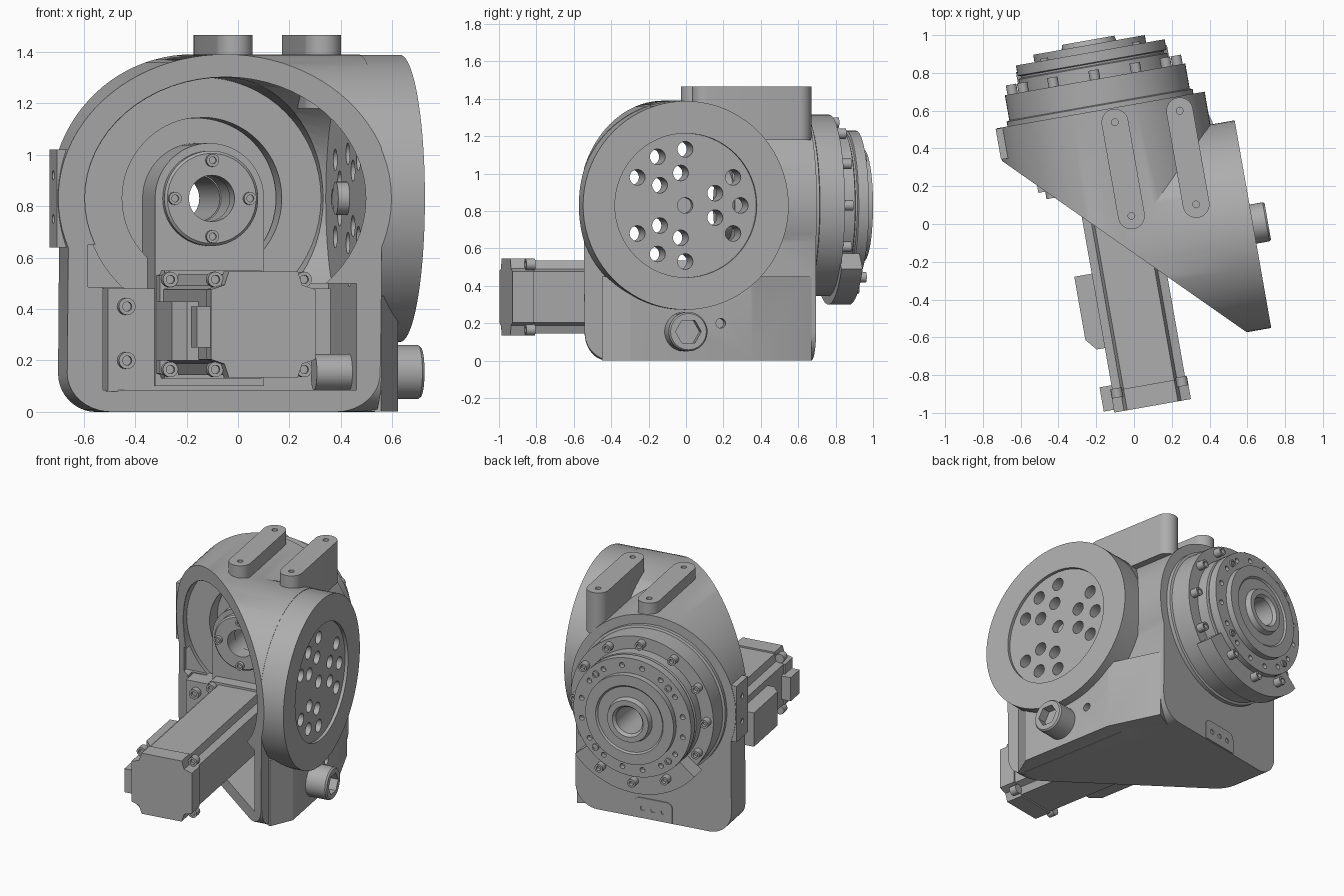
import bpy, bmesh
from math import sin, cos, radians, pi

if "Cube" in bpy.data.objects:
    bpy.data.objects.remove(bpy.data.objects["Cube"], do_unlink=True)

grey = bpy.data.materials.new("machined_grey")
grey.use_nodes = True
colour = (0.42, 0.42, 0.42, 1)
grey.diffuse_color = colour
grey.node_tree.nodes["Principled BSDF"].inputs["Base Color"].default_value = colour

TURN = radians(10)      # the whole unit stands slightly turned
AX, AY, AZ = -0.07, -0.11, 0.83   # where the two housing axes cross
R = 0.56                # outer radius of both housing arms
MZ = 0.34               # motor axis height
parts = []


def place(axis, u, v, t):
    return {"x": (t, u, v), "y": (u, t, v), "z": (u, v, t)}[axis]


def prism(bm, pts, axis, lo, hi):
    a = [bm.verts.new(place(axis, u, v, lo)) for u, v in pts]
    b = [bm.verts.new(place(axis, u, v, hi)) for u, v in pts]
    bm.faces.new(a)
    bm.faces.new(b)
    for i in range(len(a)):
        j = (i + 1) % len(a)
        bm.faces.new((a[i], a[j], b[j], b[i]))


def arc(u, v, r, start, end, n):
    angles = [radians(start + (end - start) * i / n) for i in range(n + 1)]
    return [(u + r * cos(a), v + r * sin(a)) for a in angles]


def disc(bm, axis, u, v, r, lo, hi, n=64):
    prism(bm, arc(u, v, r, 0, 360, n)[:-1], axis, lo, hi)


def box(bm, x0, x1, y0, y1, z0, z1):
    prism(bm, [(x0, y0), (x1, y0), (x1, y1), (x0, y1)], "z", z0, z1)


def lathe(bm, profile, axis, u, v, n=64):
    rings = []
    for r, t in profile:
        rings.append([bm.verts.new(place(axis, u + r * cos(2 * pi * k / n),
                                         v + r * sin(2 * pi * k / n), t)) for k in range(n)])
    for i, ring in enumerate(rings):
        nxt = rings[(i + 1) % len(rings)]
        for k in range(n):
            m = (k + 1) % n
            bm.faces.new((ring[k], ring[m], nxt[m], nxt[k]))
    bmesh.ops.remove_doubles(bm, verts=[w for ring in rings for w in ring], dist=1e-6)


def bolt(bm, x, z, y, d, r=0.028, h=0.05):
    # cap screw along y with a socket in its head; d is the facing direction
    lathe(bm, [(0, y - d * 0.01), (r, y - d * 0.01), (r, y + d * h), (r * 0.55, y + d * h),
               (r * 0.55, y + d * h * 0.5), (0, y + d * h * 0.5)], "y", x, z, 16)


def make(name, build):
    bm = bmesh.new()
    build(bm)
    bmesh.ops.recalc_face_normals(bm, faces=bm.faces[:])
    mesh = bpy.data.meshes.new(name)
    bm.to_mesh(mesh)
    bm.free()
    mesh.materials.append(grey)
    ob = bpy.data.objects.new(name, mesh)
    ob.rotation_euler.z = TURN
    bpy.context.collection.objects.link(ob)
    parts.append(ob)
    return ob


def combine(ob, build, op="DIFFERENCE"):
    tool = make("tool", build)
    parts.remove(tool)
    mod = ob.modifiers.new("bool", "BOOLEAN")
    mod.operation, mod.object, mod.solver = op, tool, "EXACT"
    graph = bpy.context.evaluated_depsgraph_get()
    mesh = bpy.data.meshes.new_from_object(ob.evaluated_get(graph))
    ob.modifiers.clear()
    ob.data = mesh
    bpy.data.objects.remove(tool, do_unlink=True)


def arch(c, half):
    # round-topped section on a slightly narrower foot with rounded corners
    e = half - 0.15
    return (arc(c + e, 0.15, 0.15, 0, -90, 10) + arc(c - e, 0.15, 0.15, 270, 180, 10)
            + arc(c, AZ, R, 200, -20, 56))


# Housing: two mitred arms at right angles, hollow and open at the mitre
housing = make("housing", lambda b: prism(b, arch(AX, 0.53), "y", -0.3, 0.625))
combine(housing, lambda b: prism(b, arch(AY, 0.52), "x", -0.25, 0.455), "UNION")
combine(housing, lambda b: disc(b, "x", AY, AZ, 0.558, 0.2, 0.62, 80), "UNION")
combine(housing, lambda b: prism(b, [(0.2, -0.4), (0.47, -0.54), (0.56, -0.4), (0.56, 0.26),
                                     (0.462, 0.6), (0.2, 0.5)], "z", 0.002, 0.45), "UNION")
combine(housing, lambda b: prism(b, [(-1.6, 1.42), (-1.6, -1.58), (1.4, -1.58)], "z", -0.2, 1.8))
combine(housing, lambda b: disc(b, "y", AX, AZ, 0.47, -0.9, 0.41))
combine(housing, lambda b: disc(b, "x", AY, AZ, 0.472, -0.9, 0.41))
combine(housing, lambda b: box(b, -0.48, 0.42, -0.55, 0.36, 0.085, 0.5))
combine(housing, lambda b: box(b, -0.53, 0.1, -0.3, 0.38, 0.485, 0.65))
combine(housing, lambda b: disc(b, "y", AX, AZ, 0.315, 0.35, 0.7))
combine(housing, lambda b: disc(b, "x", AY, AZ, 0.385, 0.6, 0.7))


def flange_holes(b):
    for a in (0, 120, 240):
        for off, r in ((-30, 0.3), (0, 0.3), (30, 0.3), (-22, 0.175), (22, 0.175)):
            t = radians(a + off)
            disc(b, "x", AY + r * cos(t), AZ + r * sin(t), 0.042, 0.36, 0.7, 20)
    disc(b, "x", AY, AZ, 0.042, 0.36, 0.7, 20)
    disc(b, "x", 0.09, 0.2, 0.026, 0.5, 0.7, 16)


combine(housing, flange_holes)
make("inner_flange_hub", lambda b: disc(b, "x", AY, AZ, 0.065, 0.365, 0.55, 32))

# Mounting pads on the roof
for name, x, base in (("roof_pad_centre", -0.006, 1.34), ("roof_pad_side", 0.342, 1.18)):
    outline = arc(x, 0.548, 0.071, 0, 180, 16) + arc(x, 0.045, 0.071, 180, 360, 16)
    pad = make(name, lambda b: prism(b, outline, "z", base, 1.465))
    combine(pad, lambda b: [disc(b, "z", x, y, 0.018, 1.42, 1.5, 16) for y in (0.045, 0.548)])

# Rear reduction drive with hollow shaft
drive = make("rear_drive", lambda b: lathe(b, [
    (0.09, 0.52), (0.312, 0.52), (0.312, 0.62), (0.5, 0.62), (0.5, 0.65), (0.485, 0.655),
    (0.485, 0.79), (0.4, 0.79), (0.4, 0.86), (0.385, 0.865), (0.385, 0.875), (0.4, 0.88),
    (0.4, 0.935), (0.3, 0.935), (0.3, 0.975), (0.23, 0.975), (0.22, 0.965), (0.15, 0.965),
    (0.14, 1.0), (0.105, 1.0), (0.09, 0.98)], "y", AX, AZ, 72))


def ring(r, count, start=0):
    return [(AX + r * cos(radians(start + 360 * k / count)),
             AZ + r * sin(radians(start + 360 * k / count))) for k in range(count)]


combine(drive, lambda b: [disc(b, "y", x, z, 0.017, 0.9, 1.0, 14) for x, z in ring(0.35, 16, 11)])
make("drive_counter_block", lambda b: prism(
    b, arc(AX, AZ, 0.53, -140, -40, 24) + arc(AX, AZ, 0.402, -40, -140, 24), "y", 0.785, 0.9))
make("drive_bolts", lambda b: [bolt(b, x, z, 0.9 if z < 0.5 else 0.79, 1)
                               for x, z in ring(0.443, 12)])
make("drive_face_screws", lambda b: [bolt(b, x, z, 0.935, 1, 0.022, 0.012)
                                     for x, z in ring(0.35, 4, 45)])

# Belt cover, bearing hub and motor mount inside the housing
cover = make("belt_cover", lambda b: prism(
    b, arc(AX, AZ, 0.215, 0, 180, 32) + [(AX - 0.215, 0.1), (AX + 0.215, 0.1)], "y", 0.24, 0.53))
combine(cover, lambda b: disc(b, "y", AX, AZ, 0.095, 0.1, 0.7))
make("bearing_hub", lambda b: lathe(b, [(0.09, 0.19), (0.175, 0.19), (0.185, 0.2), (0.185, 0.3),
                                        (0.09, 0.3)], "y", AX, AZ))
make("hub_screws", lambda b: [bolt(b, x, z, 0.19, -1, 0.025, 0.025) for x, z in ring(0.148, 4)])
make("motor_mount", lambda b: box(b, -0.47, 0.41, 0.25, 0.4, 0.08, 0.48))
make("mount_screws", lambda b: [bolt(b, -0.4, z, 0.25, -1, 0.033, 0.04) for z in (0.2, 0.41)])


# Motor with notched corners
def notched(h, c):
    corner = [(h, h - c), (h - c * 0.75, h - c * 0.75), (h - c, h)]
    pts = corner + [(-u, v) for u, v in corner[::-1]]
    return [(AX + u, MZ + v) for u, v in pts + [(-u, -v) for u, v in pts]]


def motor(b):
    prism(b, notched(0.196, 0.06), "y", -0.9, 0.2)
    prism(b, notched(0.206, 0.07), "y", -0.965, -0.85)
    prism(b, notched(0.21, 0.02), "y", 0.16, 0.26)


make("motor", motor)
make("motor_screws", lambda b: [bolt(b, AX + s * 0.175, MZ + t * 0.175, y, -1, 0.03, 0.04)
                                for s in (-1, 1) for t in (-1, 1) for y in (-0.85, 0.16)])
make("motor_cable_box", lambda b: prism(
    b, [(-0.25, -0.62), (-0.25, -0.22), (-0.36, -0.22), (-0.36, -0.56), (-0.31, -0.62)],
    "z", 0.2, 0.43))
make("motor_plug", lambda b: box(b, -0.33, -0.25, -0.95, -0.82, 0.25, 0.41))

# Side drain plug with hexagon socket
plug = make("drain_plug", lambda b: lathe(b, [(0, 0.54), (0.105, 0.54), (0.105, 0.69),
                                              (0.097, 0.7), (0, 0.7)], "x", AY, 0.155, 40))
combine(plug, lambda b: disc(b, "x", AY, 0.155, 0.07, 0.64, 0.8, 6))
make("drain_plug_inner_end", lambda b: disc(b, "x", AY, 0.155, 0.07, 0.28, 0.5, 32))

# Side sensor plate and rear foot plate
side = make("side_plate", lambda b: box(b, -0.634, -0.56, 0.458, 0.622, 0.64, 1.02))
combine(side, lambda b: [disc(b, "x", 0.54, z, 0.018, -0.7, -0.61, 16) for z in (0.75, 0.92)])
foot = make("rear_foot_plate", lambda b: prism(
    b, [(-0.2, 0.004), (0.06, 0.004)] + arc(0.02, 0.1, 0.04, 0, 90, 6)
    + arc(-0.16, 0.1, 0.04, 90, 180, 6), "y", 0.6, 0.631))
combine(foot, lambda b: [disc(b, "y", x, 0.07, 0.016, 0.615, 0.7, 16) for x in (-0.14, -0.07, 0)])

# Smooth round surfaces, keep edges sharp
bpy.ops.object.select_all(action="DESELECT")
for ob in parts:
    ob.select_set(True)
bpy.context.view_layer.objects.active = housing
bpy.ops.object.shade_smooth_by_angle(angle=radians(30))
